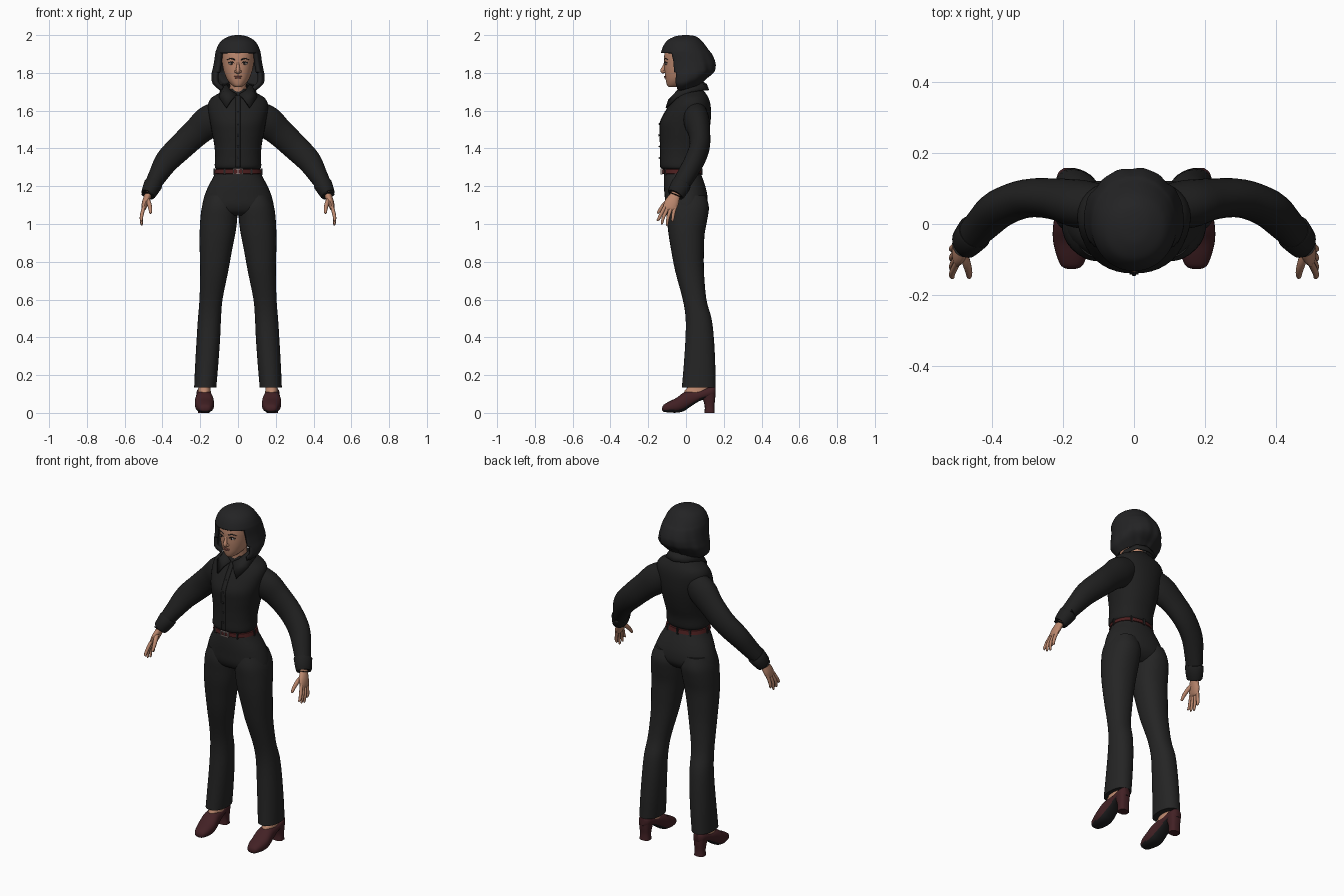
import bpy, bmesh, math
from mathutils import Vector, Matrix


def mat(name, *rgb):
    m = bpy.data.materials.new(name)
    m.diffuse_color = (*rgb, 1)
    return m


SKIN = mat("skin", .50, .245, .155)
HAIR = mat("hair_black", .017, .017, .018)
CLOTH = mat("blouse_black", .014, .014, .014)
TROUSER = mat("trouser_black", .018, .018, .018)
SHOE = mat("shoe_maroon", .055, .015, .018)
SOLE = mat("sole_black", .012, .012, .013)
BELT = mat("belt_red", .075, .014, .014)
METAL = mat("buckle_metal", .35, .28, .27)
LIPS = mat("lips", .32, .11, .085)
EYE = mat("eye_white", .42, .36, .33)


def finish(name, bm, material, mirror=False, angle=45):
    me = bpy.data.meshes.new(name)
    bm.to_mesh(me)
    bm.free()
    me.materials.append(material)
    me.polygons.foreach_set("use_smooth", [True] * len(me.polygons))
    me.set_sharp_from_angle(angle=math.radians(angle))
    ob = bpy.data.objects.new(name, me)
    bpy.context.collection.objects.link(ob)
    if mirror:
        ob.modifiers.new("mirror", 'MIRROR').use_clip = False
    return ob


def refine(rows, k=4):
    """Catmull-Rom interpolation of a table of section values."""
    out = []
    for i in range(len(rows) - 1):
        a, b, c, d = (rows[max(0, min(len(rows) - 1, i + j))] for j in (-1, 0, 1, 2))
        for s in range(k):
            t = s / k
            out.append(tuple(.5 * (2 * q + (r - p) * t + (2 * p - 5 * q + 4 * r - w) * t * t
                                   + (3 * q - p - 3 * r + w) * t ** 3)
                             for p, q, r, w in zip(a, b, c, d)))
    return out + [tuple(rows[-1])]


def oval(c, u, v, n, p=2.0):
    pts = []
    for i in range(n):
        t = 2 * math.pi * i / n
        s, k = math.sin(t), math.cos(t)
        pts.append(c + u * math.copysign(abs(k) ** (2 / p), k) + v * math.copysign(abs(s) ** (2 / p), s))
    return pts


def skin_rings(rings):
    bm = bmesh.new()
    vs = [[bm.verts.new(p) for p in r] for r in rings]
    n = len(vs[0])
    for a, b in zip(vs, vs[1:]):
        for i in range(n):
            bm.faces.new((a[i], a[(i + 1) % n], b[(i + 1) % n], b[i]))
    bm.faces.new(vs[0])
    bm.faces.new(vs[-1])
    bmesh.ops.recalc_face_normals(bm, faces=bm.faces)
    return bm


def column(rows, n=32, p=2.2, k=4):
    """Upright loft; rows are (z, x0, x1, y0, y1)."""
    return skin_rings([oval(Vector(((a + b) / 2, (c + d) / 2, z)), Vector(((b - a) / 2, 0, 0)),
                            Vector((0, (d - c) / 2, 0)), n, p) for z, a, b, c, d in refine(rows, k)])


def sym(rows):
    return [(z, -r, r, f, b) for z, r, f, b in rows]


def tube(rows, n=16, k=4):
    """Loft along a path; rows are (x, y, z, thickness, width along y)."""
    rows = refine(rows, k)
    P = [Vector(r[:3]) for r in rows]
    rings = []
    for i, r in enumerate(rows):
        t = (P[min(i + 1, len(P) - 1)] - P[max(i - 1, 0)]).normalized()
        v = Vector((0, 1, 0))
        v = (v - t * v.dot(t)).normalized()
        rings.append(oval(P[i], t.cross(v) * r[3], v * r[4], n))
    return skin_rings(rings)


def ball(name, c, s, material, mirror=False):
    bm = bmesh.new()
    bmesh.ops.create_uvsphere(bm, u_segments=16, v_segments=10, radius=1,
                              matrix=Matrix.Translation(c) @ Matrix.Diagonal((*s, 1)))
    return finish(name, bm, material, mirror)


def box(bm, c, s):
    bmesh.ops.create_cube(bm, size=1, matrix=Matrix.Translation(c) @ Matrix.Diagonal((*s, 1)))


# Trousers: pelvis and two flared legs
finish("trouser_hips", column(sym([
    (1.295, .110, -.112, .068), (1.25, .130, -.117, .085), (1.2, .157, -.117, .102),
    (1.15, .177, -.113, .113), (1.10, .189, -.107, .112), (1.065, .188, -.09, .09),
    (1.045, .17, -.06, .06)])), TROUSER)
finish("trouser_leg", column([
    (1.15, .02, .17, -.095, .105), (1.09, .002, .191, -.105, .121), (1.02, .005, .2, -.1, .112),
    (.95, .014, .203, -.093, .099), (.87, .03, .203, -.08, .095), (.75, .052, .2, -.057, .095),
    (.6, .082, .204, -.017, .108), (.5, .09, .212, -.002, .135), (.39, .095, .219, -.003, .148),
    (.25, .105, .227, -.012, .155), (.135, .115, .232, -.022, .157)]), TROUSER, True)

# Blouse body
finish("blouse_body", column(sym([
    (1.29, .112, -.12, .068), (1.305, .123, -.136, .078), (1.36, .121, -.136, .086),
    (1.42, .126, -.136, .105), (1.48, .137, -.138, .12), (1.54, .148, -.136, .13),
    (1.6, .158, -.106, .132), (1.64, .157, -.08, .128), (1.67, .138, -.06, .118),
    (1.695, .095, -.047, .102), (1.715, .058, -.04, .085)]), n=40), CLOTH)

# Sleeves and cuffs
finish("sleeve", tube([
    (.07, .045, 1.60, .065, .06), (.15, .056, 1.545, .085, .068), (.22, .07, 1.485, .075, .058),
    (.30, .072, 1.41, .07, .054), (.375, .045, 1.335, .064, .053), (.425, .0, 1.255, .05, .05),
    (.462, -.04, 1.19, .04, .045)], n=28), CLOTH, True)
finish("cuff", tube([
    (.447, -.022, 1.215, .044, .048), (.449, -.025, 1.21, .049, .053), (.474, -.053, 1.16, .04, .047),
    (.477, -.056, 1.155, .034, .04)], n=28, k=2), CLOTH, True)

# Placket and buttons down the blouse front
bm = bmesh.new()
strip = [(1.3, -.137), (1.36, -.1385), (1.42, -.1385), (1.48, -.1405), (1.54, -.1385), (1.6, -.1085),
         (1.64, -.0825), (1.68, -.056)]
vs = [[bm.verts.new((x, y, z)) for x in (-.013, .013)] for z, y in refine(strip)]
for a, b in zip(vs, vs[1:]):
    bm.faces.new((a[0], a[1], b[1], b[0]))
finish("placket", bm, CLOTH).modifiers.new("thick", 'SOLIDIFY').thickness = .005
for i, (z, y) in enumerate(strip[1:6]):
    ball(f"button_{i}", (0, y - .003, z - .01), (.006, .003, .006), SOLE)

# Collar with pointed front flaps
bm = bmesh.new()
half = [((.006, -.058, 1.685), (.062, -.104, 1.615)), ((.04, -.045, 1.705), (.098, -.05, 1.668)),
        ((.058, .015, 1.735), (.092, .03, 1.70)), ((.038, .065, 1.752), (.062, .1, 1.71)),
        ((0, .08, 1.755), (0, .118, 1.708))]
cols = []
for top, bot in half:
    t, b = Vector(top), Vector(bot)
    mid = (t + b) / 2 + Vector((t.x * .12, (t.y - .02) * .12, .006))
    cols.append([bm.verts.new(p) for p in (t, mid, b)])
for a, b in zip(cols, cols[1:]):
    for j in (0, 1):
        bm.faces.new((a[j], a[j + 1], b[j + 1], b[j]))
m = finish("collar", bm, CLOTH, True).modifiers.new("thick", 'SOLIDIFY')
m.thickness, m.offset = .01, 0

# Belt, belt loops and buckle
finish("belt", column(sym([(1.266, .12, -.123, .079), (1.267, .126, -.127, .084),
                           (1.289, .121, -.127, .08), (1.29, .116, -.122, .076)]), n=48, k=1), BELT, angle=30)
bm = bmesh.new()
for deg in (35, 90, 145, 180):
    a = math.radians(deg)
    box(bm, (.124 * math.sin(a), -.0225 - .106 * math.cos(a), 1.277), (.012, .01, .036))
finish("belt_loops", bm, TROUSER, True)
bm = bmesh.new()
for z in (1.264, 1.291):
    box(bm, (0, -.13, z), (.05, .009, .005))
for x in (-.024, 0, .024):
    box(bm, (x, -.13, 1.2775), (.005, .009, .03))
finish("buckle", bm, METAL)

# Hands
finish("palm", tube([
    (.462, -.04, 1.19, .018, .025), (.477, -.058, 1.15, .019, .028), (.49, -.075, 1.115, .018, .037),
    (.499, -.087, 1.085, .013, .035), (.502, -.09, 1.073, .006, .027)]), SKIN, True)
for i, (y0, y1, z1) in enumerate([(-.115, -.15, 1.015), (-.098, -.127, .998), (-.08, -.1, .992),
                                  (-.062, -.072, 1.012)]):
    finish(f"finger_{i}", tube([
        (.496, y0 + .008, 1.1, .009, .009), (.507, y0 * .6 + y1 * .4, 1.058, .0095, .0095),
        (.512, y0 * .2 + y1 * .8, 1.03, .0085, .0085), (.51, y1, z1 + .005, .006, .006),
        (.509, y1, z1, .002, .002)], n=10, k=3), SKIN, True)
finish("thumb", tube([
    (.484, -.07, 1.14, .012, .014), (.472, -.105, 1.112, .012, .013), (.465, -.13, 1.085, .0105, .0105),
    (.463, -.148, 1.06, .007, .007), (.463, -.151, 1.056, .002, .002)], n=10, k=3), SKIN, True)

# Neck and head
finish("neck", column(sym([(1.66, .052, -.045, .07), (1.70, .045, -.045, .055),
                           (1.75, .044, -.05, .06), (1.8, .05, -.05, .07)]), p=2), SKIN)
finish("head", column(sym([
    (1.724, .012, -.09, -.055), (1.735, .032, -.1, -.01), (1.76, .055, -.107, .04),
    (1.79, .069, -.111, .065), (1.82, .078, -.114, .09), (1.85, .083, -.115, .1),
    (1.88, .086, -.116, .11), (1.92, .086, -.108, .11), (1.96, .066, -.07, .07),
    (1.975, .03, -.03, .03)]), n=40), SKIN)

# Face details
finish("nose", tube([(0, -.108, 1.86, .006, .006), (0, -.116, 1.835, .008, .008),
                     (0, -.122, 1.812, .012, .0135), (0, -.115, 1.8, .011, .008)], n=12), SKIN)
ball("nostril", (.011, -.114, 1.807), (.008, .009, .007), SKIN, True)
ball("upper_lip", (0, -.109, 1.781), (.021, .007, .004), LIPS)
ball("lower_lip", (0, -.108, 1.774), (.017, .0075, .005), LIPS)
ball("eye", (.035, -.105, 1.849), (.015, .006, .0065), EYE, True)
ball("iris", (.034, -.1085, 1.849), (.006, .004, .006), SOLE, True)
finish("eyelash", tube([(.018, -.112, 1.851, .0015, .0015), (.034, -.111, 1.858, .003, .002),
                        (.053, -.1, 1.853, .0015, .0015)], n=8), SOLE, True)
finish("eyebrow", tube([(.016, -.115, 1.869, .003, .002), (.038, -.109, 1.876, .003, .002),
                        (.06, -.097, 1.869, .0015, .0015)], n=8), HAIR, True)

# Bobbed hair with a straight fringe
bm = column(sym([
    (2.0, .012, -.015, .012), (1.994, .045, -.055, .05), (1.975, .082, -.095, .078),
    (1.95, .103, -.116, .1), (1.92, .116, -.129, .122), (1.9, .121, -.132, .138),
    (1.86, .127, -.126, .155), (1.82, .134, -.123, .157), (1.78, .141, -.12, .148),
    (1.74, .135, -.11, .118), (1.708, .1, -.08, .08)]), n=72, p=2.05, k=5)
gone = [f for f in bm.faces if (lambda c: len(f.verts) > 4 and c.z < 1.8 or
        c.z < 1.905 and c.y < -.075 + .16 * (1.9 - c.z))(f.calc_center_median())]
bmesh.ops.delete(bm, geom=gone, context='FACES')
for v in bm.verts:
    a = math.atan2(v.co.x, -v.co.y)
    back = max(0, min(1, (v.co.y + .02) / .13))
    low = max(0, min(1, (1.95 - v.co.z) / .22))
    wave = 1 + back * (.1 + low) * (.02 * math.sin(9 * a + 1) + .014 * math.sin(17 * a + 14 * v.co.z))
    v.co.x *= wave
    v.co.y *= wave
    v.co.z += .04 * back * max(0, min(1, (1.86 - v.co.z) / .13))
m = finish("hair", bm, HAIR, angle=50).modifiers.new("thick", 'SOLIDIFY')
m.thickness, m.offset = .022, -1

# Shoes: upper lofted from toe to heel, dark sole by face direction
rows = [(-.126, .176, .012, .014, .028), (-.118, .175, .029, .006, .043), (-.09, .175, .042, .002, .06),
        (-.05, .177, .05, .001, .08), (-.015, .178, .05, .008, .106), (.02, .179, .045, .03, .118),
        (.07, .18, .04, .062, .12), (.12, .181, .038, .078, .135), (.145, .181, .031, .082, .14),
        (.157, .181, .016, .09, .135)]
bm = skin_rings([oval(Vector((x, y, (b + t) / 2)), Vector((w, 0, 0)), Vector((0, 0, (t - b) / 2)), 28, 2.4)
                 for y, x, w, b, t in refine(rows)])
ob = finish("shoe_upper", bm, SHOE, True)
ob.data.materials.append(SOLE)
for f in ob.data.polygons:
    f.material_index = int(f.normal.z < -.6)
finish("shoe_heel", column([(.1, .145, .217, .075, .156), (.07, .149, .213, .09, .154),
                            (.035, .152, .21, .099, .15), (0, .15, .212, .098, .152)], n=24, p=2.8), SHOE, True)
finish("foot", column([(.085, .142, .214, -.012, .12), (.115, .144, .212, -.008, .12),
                       (.14, .147, .209, .01, .125), (.2, .148, .208, .03, .125)]), SKIN, True)
